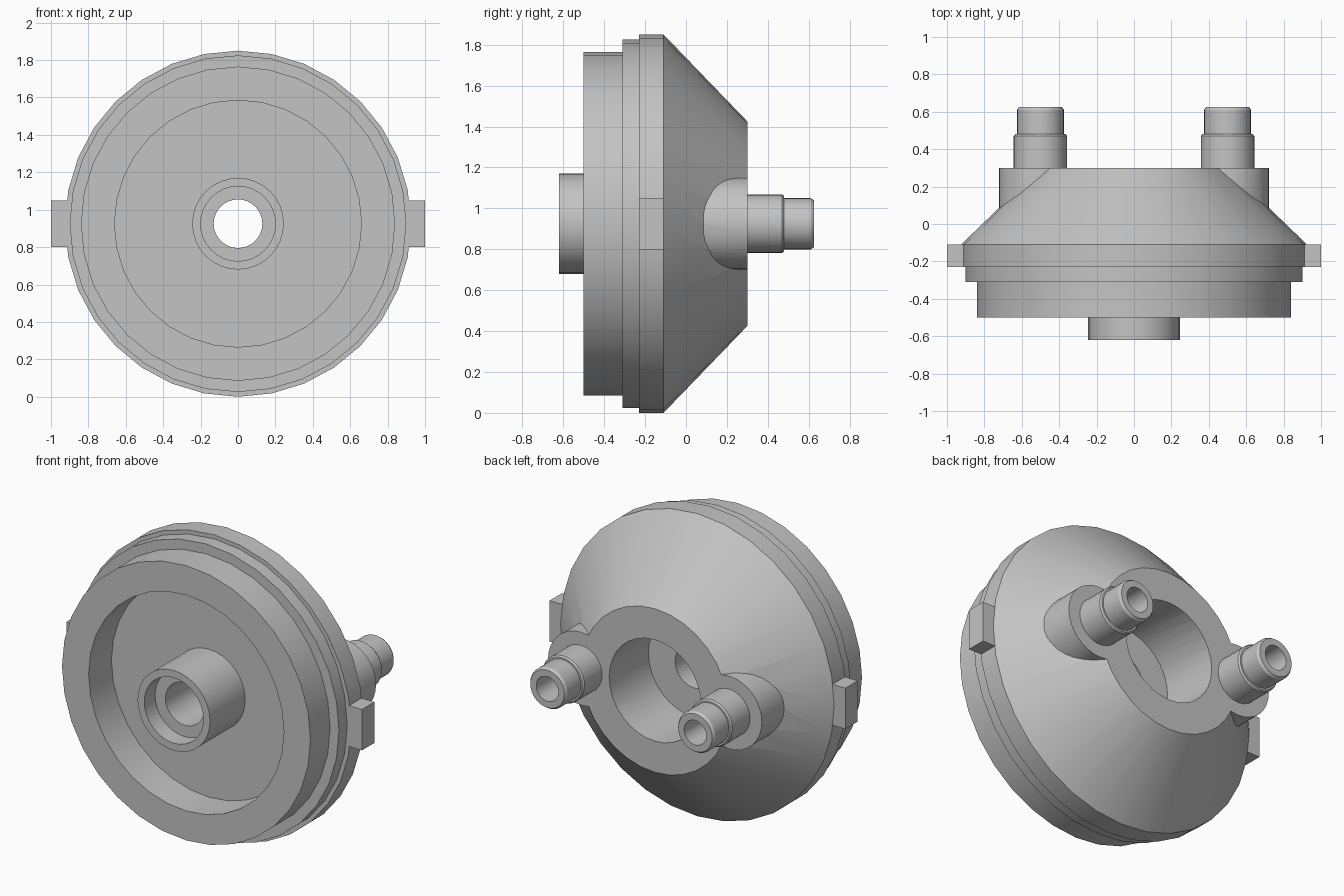
import bpy, bmesh, math
from mathutils import Matrix, Vector

old = bpy.data.objects.get("Cube")
if old:
    bpy.data.objects.remove(old, do_unlink=True)

CZ = 0.925          # height of the main axis
PEG_X = 0.5         # sideways offset of the two rear ports
FRONT, BACK = -0.5, 0.3

grey = bpy.data.materials.new("Plain grey")
GREY = (0.55, 0.55, 0.55, 1)
grey.use_nodes = True
grey.diffuse_color = GREY
grey.node_tree.nodes["Principled BSDF"].inputs["Base Color"].default_value = GREY


def finish(name, bm):
    bmesh.ops.recalc_face_normals(bm, faces=bm.faces)
    mesh = bpy.data.meshes.new(name)
    bm.to_mesh(mesh)
    bm.free()
    mesh.materials.append(grey)
    obj = bpy.data.objects.new(name, mesh)
    bpy.context.collection.objects.link(obj)
    return obj


def lathe(name, profile, x=0, steps=32):
    """Spin a closed (radius, y) outline about a line parallel to y."""
    bm = bmesh.new()
    verts = [bm.verts.new((0, y, r)) for r, y in profile]
    edges = [bm.edges.new((a, b)) for a, b in zip(verts, verts[1:] + verts[:1])]
    bmesh.ops.spin(bm, geom=verts + edges, cent=(0, 0, 0), axis=(0, 1, 0),
                   angle=math.tau, steps=steps, use_duplicate=False)
    bmesh.ops.remove_doubles(bm, verts=bm.verts, dist=1e-5)
    bm.transform(Matrix.Translation(Vector((x, 0, CZ))))
    return finish(name, bm)


def rod(name, radius, y0, y1, x=0, steps=32):
    """Solid cylinder lying along y."""
    bm = bmesh.new()
    turn = Matrix.Translation((x, (y0 + y1) / 2, CZ)) @ Matrix.Rotation(math.pi / 2, 4, "X")
    bmesh.ops.create_cone(bm, cap_ends=True, segments=steps, radius1=radius,
                          radius2=radius, depth=y1 - y0, matrix=turn)
    return finish(name, bm)


def combine(target, tool, operation):
    mod = target.modifiers.new(operation, "BOOLEAN")
    mod.operation, mod.solver, mod.object = operation, "EXACT", tool
    bpy.context.view_layer.update()
    graph = bpy.context.evaluated_depsgraph_get()
    result = bpy.data.meshes.new_from_object(target.evaluated_get(graph))
    target.modifiers.clear()
    target.data = result
    bpy.data.objects.remove(tool, do_unlink=True)


def smooth(obj):
    bpy.ops.object.select_all(action="DESELECT")
    obj.select_set(True)
    bpy.context.view_layer.objects.active = obj
    bpy.ops.object.shade_smooth_by_angle(angle=math.radians(30))


# Housing: stepped rim, rear cone, front recess, centre spigot and through hole
housing = lathe("housing", [
    (0.13, -0.515), (0.2, -0.515), (0.2, -0.62), (0.245, -0.62), (0.245, -0.28),
    (0.66, -0.28), (0.66, FRONT), (0.84, FRONT), (0.84, -0.31), (0.9, -0.31),
    (0.9, -0.23), (0.925, -0.23), (0.925, -0.11), (0.5, BACK), (0.13, BACK)])

# Rear bosses grow out of the cone
for side in (-1, 1):
    combine(housing, rod("boss", 0.223, -0.05, BACK, side * PEG_X), "UNION")

# Rear bore and the drilled ports
combine(housing, rod("bore", 0.31, -0.08, BACK + 0.1), "DIFFERENCE")
for side in (-1, 1):
    combine(housing, rod("drill", 0.075, 0.15, BACK + 0.1, side * PEG_X), "DIFFERENCE")
smooth(housing)

# Stepped hollow pegs and square side lugs
for side, label in ((-1, "right"), (1, "left")):
    smooth(lathe(label + "_peg", [
        (0.075, BACK), (0.143, BACK), (0.143, 0.47), (0.135, 0.48), (0.125, 0.48),
        (0.125, 0.61), (0.115, 0.625), (0.075, 0.625)], side * PEG_X))

    bm = bmesh.new()
    place = Matrix.Translation((side * 0.945, -0.17, CZ)) @ Matrix.Diagonal((0.11, 0.12, 0.25, 1))
    bmesh.ops.create_cube(bm, size=1, matrix=place)
    finish(label + "_lug", bm)
